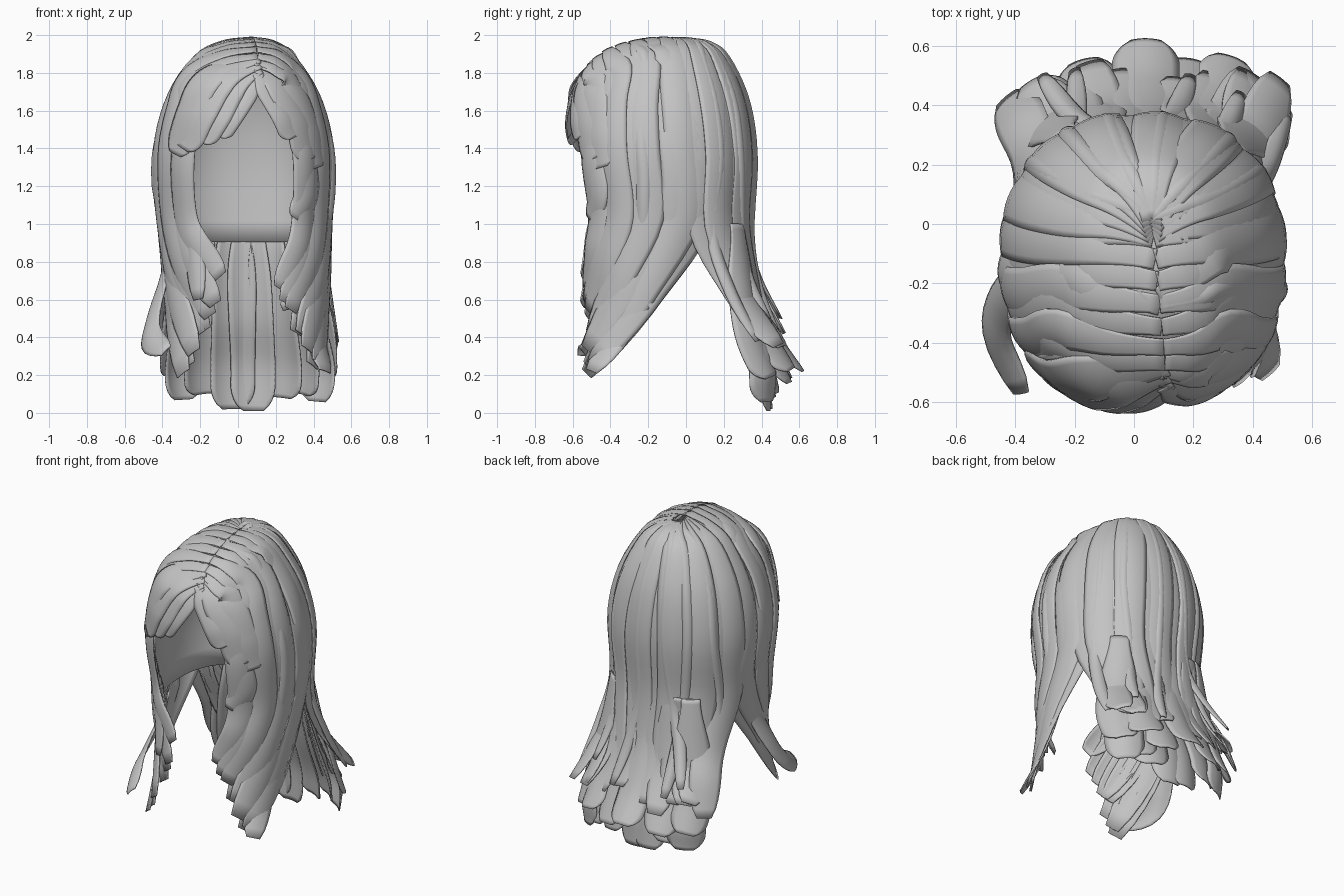
import bpy, bmesh, math, random
from mathutils import Vector

random.seed(4)
if "Cube" in bpy.data.objects:
    bpy.data.objects.remove(bpy.data.objects["Cube"])

hair = bpy.data.materials.new("light grey hair")
hair.use_nodes = True
GREY = (0.55, 0.55, 0.55, 1)
hair.diffuse_color = GREY
hair.node_tree.nodes["Principled BSDF"].inputs["Base Color"].default_value = GREY

# Head outline by height: z, x min, x max, y min, y max
RINGS = [
    (1.99, 0.0, 0.12, -0.25, 0.02), (1.9, -0.2, 0.27, -0.47, 0.2),
    (1.8, -0.3, 0.36, -0.55, 0.27), (1.6, -0.39, 0.45, -0.61, 0.335),
    (1.4, -0.43, 0.49, -0.61, 0.36), (1.2, -0.44, 0.5, -0.59, 0.36),
    (1.0, -0.41, 0.48, -0.55, 0.34), (0.8, -0.37, 0.45, -0.52, 0.33),
]
PARTING = [Vector(p) for p in ((0.06, 0.02, 1.98), (0.08, -0.2, 1.98),
                               (0.1, -0.42, 1.92), (0.11, -0.55, 1.79))]


def surf(angle, z, off=0.0):
    """Point on the head outline; 0 is the left side, 90 the back."""
    z = max(min(z, RINGS[0][0]), RINGS[-1][0])
    for hi, lo in zip(RINGS, RINGS[1:]):
        if z >= lo[0]:
            break
    k = (z - lo[0]) / (hi[0] - lo[0])
    x0, x1, y0, y1 = (l + (h - l) * k for h, l in zip(hi[1:], lo[1:]))
    c, s = math.cos(math.radians(angle)), math.sin(math.radians(angle))
    px = math.copysign(abs(c) ** 0.85, c)
    py = math.copysign(abs(s) ** 0.85, s)
    return Vector(((x0 + x1) / 2 + ((x1 - x0) / 2 + off) * px,
                   (y0 + y1) / 2 + ((y1 - y0) / 2 + off) * py, z))


def outward(p):
    return (p - Vector((0.03, -0.12, min(p.z, 1.3)))).normalized()


def curve(pts, t):
    """Smooth path through the points, t from 0 to 1."""
    f = t * (len(pts) - 1)
    i = min(int(f), len(pts) - 2)
    u = f - i
    b, c = pts[i], pts[i + 1]
    a = pts[i - 1] if i else b * 2 - c
    d = pts[i + 2] if i + 2 < len(pts) else c * 2 - b
    return (b * 2 + (c - a) * u + (a * 2 - b * 5 + c * 4 - d) * u ** 2
            + (b * 3 - a - c * 3 + d) * u ** 3) / 2


def parting(s):
    return curve(PARTING, max(0, min(1, s)))


def finish(name, bm, thickness):
    me = bpy.data.meshes.new(name)
    bm.to_mesh(me)
    bm.free()
    me.materials.append(hair)
    ob = bpy.data.objects.new(name, me)
    bpy.context.collection.objects.link(ob)
    mod = ob.modifiers.new("thickness", "SOLIDIFY")
    mod.thickness = thickness
    mod.offset = -1
    bpy.ops.object.select_all(action="DESELECT")
    ob.select_set(True)
    bpy.context.view_layer.objects.active = ob
    bpy.ops.object.shade_smooth_by_angle(angle=math.radians(40))


def lock(name, pts, width, arch=0.022, root=0.35, lift=0.0, n=32, m=8):
    """Arched ribbon along a path, narrow at the root, rounded at the tip;
    lift turns the lower end to face upwards."""
    pts = [Vector(p) for p in pts]
    bm = bmesh.new()
    rows = []
    for i in range(n + 1):
        t = i / n
        p = curve(pts, t)
        tan = (curve(pts, min(1, t + 0.01)) - curve(pts, max(0, t - 0.01))).normalized()
        side = tan.cross(outward(p) + Vector((0, 0, lift * t * t))).normalized()
        nrm = side.cross(tan)
        g = min(1, t / 0.4)
        w = width * (root + (1 - root) * g * g * (3 - 2 * g))
        if t > 0.86:
            w *= math.sqrt(1 - 0.8 * ((t - 0.86) / 0.14) ** 2)
        bend = arch * (w / width) ** 2
        row = []
        for j in range(m + 1):
            u = 2 * j / m - 1
            row.append(bm.verts.new(p + side * u * w - nrm * bend * u * u))
        rows.append(row)
    for r, q in zip(rows, rows[1:]):
        for j in range(m):
            bm.faces.new((r[j], q[j], q[j + 1], r[j + 1]))
    finish(name, bm, 0.008)


def drape(s, angle, levels, off=0.0):
    """Path start: from the parting down over the head."""
    root = parting(s)
    top = root.z - 0.1
    zs = [top] + [z for z in levels if z < top - 0.1]
    first = surf(angle, top, off)
    mid = (root + first) / 2
    return [root, mid + outward(mid) * 0.03] + [surf(angle, z, off) for z in zs]


# Inner cap with an open face and a straight lower edge
bm = bmesh.new()
COUNT = 64
heights = (1.96, 1.93, 1.87, 1.8, 1.72, 1.6, 1.45, 1.3, 1.15, 1.0, 0.89)
rows = [[bm.verts.new(surf(360 * k / COUNT, z + 0.015, -0.03)) for k in range(COUNT)]
        for z in heights]
bm.faces.new(rows[0])
for r, q in zip(rows, rows[1:]):
    for k in range(COUNT):
        l = (k + 1) % COUNT
        c = (r[k].co + q[l].co) / 2
        if not (c.z < 1.72 and c.y < -0.3 and -0.33 < c.x < 0.4):
            bm.faces.new((r[k], q[k], q[l], r[l]))
bmesh.ops.recalc_face_normals(bm, faces=bm.faces)
finish("inner_cap", bm, 0.008)

# Side locks sweeping forward over the shoulders
N = 8
for name, start, turn, x_back, x_front in (("right", 160, 1, -0.29, -0.09),
                                           ("left", 20, -1, 0.42, 0.22)):
    for i in range(N):
        f = i / (N - 1)
        a = start + turn * 69 * f
        path = drape(0.1 + 0.78 * f, a, (1.65, 1.38, 1.05), 0.012 * (i % 2))
        tip = Vector((x_back + (x_front - x_back) * f,
                      -0.51 - 0.02 * f + random.uniform(-0.03, 0.03),
                      0.23 + 0.45 * f ** 1.3 + random.uniform(-0.03, 0.05)))
        mid = path[-1].lerp(tip, 0.5)
        mid.x -= 0.035 * turn
        lock(f"{name}_side_lock_{i + 1}", path + [mid, tip], 0.098 - 0.02 * f)

# Back locks: draped over the head, then flaring backwards
N = 12
for i in range(N):
    f = i / (N - 1)
    a = 24 + 132 * f
    edge = abs(2 * f - 1)
    path = drape(0.1 * edge, a, (1.65, 1.35, 1.0), 0.012 * (i % 2))
    x = path[-1].x
    sway = random.uniform(-0.03, 0.03)
    path += [(x * 0.92, 0.38 - 0.13 * edge ** 2, 0.7),
             (x * 0.95 + sway, 0.44 - 0.08 * edge, 0.52),
             (x * 0.98 + sway * 2, random.uniform(0.48, 0.56) - 0.06 * edge,
              random.uniform(0.28, 0.42))]
    lock(f"back_lock_{i + 1}", path, 0.095)

# Long under layer of broad, rounded locks, starting behind the cap
for i, (x, y, z) in enumerate(((-0.29, 0.43, 0.07), (-0.18, 0.46, 0.1), (-0.03, 0.45, 0.02),
                               (0.08, 0.44, 0.01), (0.23, 0.46, 0.08), (0.33, 0.47, 0.1),
                               (0.42, 0.43, 0.06))):
    k = x * 0.72
    y0 = 0.335 - 0.6 * k * k
    lock(f"under_lock_{i + 1}", [(k, y0, 1.0), (k, y0, 0.8), (x * 0.9, 0.36, 0.5),
                                 (x * 1.04, 0.43, 0.25), (x, y, z)], 0.115, 0.04, 0.7)

# Middle layer of ringlets lifting away at the back
for i, (x, y, z) in enumerate(((-0.33, 0.48, 0.2), (-0.17, 0.55, 0.18), (0.04, 0.62, 0.22),
                               (0.2, 0.55, 0.16), (0.33, 0.56, 0.23), (0.45, 0.45, 0.19))):
    k = x * 0.75
    y0 = 0.34 - 0.6 * k * k
    lock(f"middle_lock_{i + 1}", [(k, y0, 1.0), (x * 0.85, y0 + 0.04, 0.7),
                                  (x, y * 0.79, 0.42), (x, y, z)], 0.11, 0.035, 0.5, 0.3)

# Thin loose strands over the back
for i, (a, b, tip) in enumerate(((102, 108, (-0.31, 0.5, 0.5)), (84, 84, (0.19, 0.5, 0.4)),
                                 (55, 60, (0.36, 0.44, 0.5)), (35, 30, (0.52, 0.38, 0.38)),
                                 (140, 148, (-0.34, 0.4, 0.4)), (120, 118, (-0.2, 0.52, 0.42)))):
    path = drape(0, a, (1.65, 1.35), 0.015) + [surf(b, 0.95, 0.02)]
    low = path[-1].lerp(Vector(tip), 0.5)
    low.y -= 0.03
    lock(f"loose_strand_{i + 1}", path + [low, tip], 0.035)

# Fringe swept to the right, and shorter locks on the left
for i, (s, steps, w) in enumerate((
        (0.97, ((271, 1.7), (264, 1.58), (256, 1.47)), 0.065),
        (0.92, ((263, 1.73), (254, 1.58), (244, 1.44)), 0.085),
        (0.85, ((254, 1.77), (242, 1.6), (231, 1.4)), 0.1),
        (0.78, ((242, 1.78), (232, 1.6), (224, 1.37)), 0.1))):
    lock(f"fringe_lock_{i + 1}", [parting(s)] + [surf(a, z, 0.015) for a, z in steps], w, 0.02, 0.5)
for i, (s, steps, w) in enumerate((
        (0.98, ((287, 1.72), (296, 1.58), (302, 1.46)), 0.075),
        (0.9, ((298, 1.72), (308, 1.55), (313, 1.34)), 0.09),
        (0.82, ((310, 1.72), (318, 1.5), (322, 1.3)), 0.09))):
    lock(f"left_fringe_lock_{i + 1}", [parting(s)] + [surf(a, z, 0.012) for a, z in steps], w, 0.02, 0.5)

# Face-framing locks and free curls
lock("left_face_lock", drape(0.85, 312, (1.38,)) +
     [(0.38, -0.48, 1.17), (0.3, -0.51, 1.03)], 0.075)
lock("right_face_lock", drape(0.85, 226, (1.38, 1.15)) +
     [(-0.25, -0.49, 0.9), (-0.21, -0.53, 0.6)], 0.06)
lock("right_outer_curl", drape(0.45, 184, (1.5, 1.2), 0.01) +
     [(-0.38, -0.16, 0.85), (-0.46, -0.28, 0.53), (-0.47, -0.4, 0.4),
      (-0.38, -0.57, 0.33)], 0.075, lift=0.8)
lock("left_thin_curl", drape(0.45, 350, (1.5, 1.2), 0.015) +
     [(0.46, -0.25, 0.88), (0.38, -0.4, 0.65), (0.23, -0.46, 0.56)], 0.04)
lock("left_outer_lock", drape(0.4, 6, (1.5, 1.1), 0.012) +
     [(0.44, -0.22, 0.7), (0.42, -0.36, 0.45), (0.46, -0.5, 0.22)], 0.09, lift=0.4)
